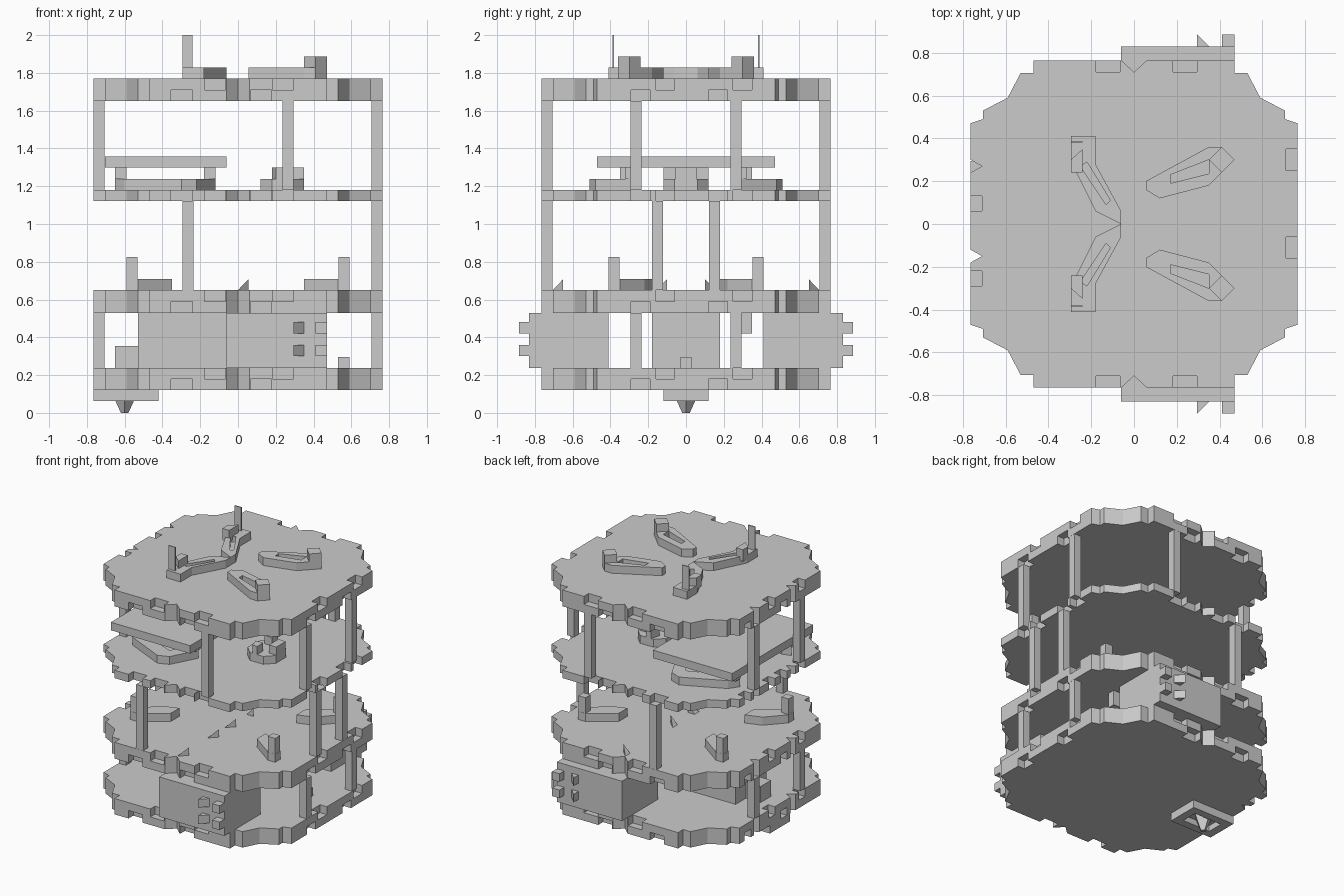
import bpy, bmesh
from mathutils import Vector

if "Cube" in bpy.data.objects:
    bpy.data.objects.remove(bpy.data.objects["Cube"])


def link(name, bm):
    bmesh.ops.recalc_face_normals(bm, faces=bm.faces)
    me = bpy.data.meshes.new(name)
    bm.to_mesh(me)
    bm.free()
    ob = bpy.data.objects.new(name, me)
    bpy.context.collection.objects.link(ob)
    return ob


def add_prism(bm, pts, z0, z1):
    n = len(pts)
    lo = [bm.verts.new((x, y, z0)) for x, y in pts]
    hi = [bm.verts.new((x, y, z1)) for x, y in pts]
    bm.faces.new(lo[::-1])
    bm.faces.new(hi)
    for i in range(n):
        j = (i + 1) % n
        bm.faces.new((lo[i], lo[j], hi[j], hi[i]))


def rect(x0, x1, y0, y1):
    return [(x0, y0), (x1, y0), (x1, y1), (x0, y1)]


def prism(name, pts, z0, z1):
    bm = bmesh.new()
    add_prism(bm, pts, z0, z1)
    return link(name, bm)


def box(name, x0, x1, y0, y1, z0, z1):
    return prism(name, rect(x0, x1, y0, y1), z0, z1)


def flip(pts, s):
    return [(x, y * s) for x, y in pts]


def cut(ob, prisms):
    """Subtract (points, z0, z1) prisms from the object, one at a time."""
    for p in prisms:
        cutter = prism("cutter", *p)
        cutter.hide_render = True
        mod = ob.modifiers.new("cut", "BOOLEAN")
        mod.operation, mod.solver, mod.object = "DIFFERENCE", "EXACT", cutter
        dg = bpy.context.evaluated_depsgraph_get()
        me = bpy.data.meshes.new_from_object(ob.evaluated_get(dg))
        ob.modifiers.clear()
        if len(me.polygons) >= len(ob.data.polygons):
            ob.data = me
        bpy.data.objects.remove(cutter)


# Deck plates: stepped octagon with a V notch front and back and toothed edges
corner = [(.765, .47), (.705, .49), (.705, .53), (.59, .59), (.53, .705), (.47, .705), (.47, .765)]
half = corner + [(.06, .765), (0, .71), (-.06, .765)] + [(-x, y) for x, y in reversed(corner)]
outline = half + [(x, -y) for x, y in reversed(half)]


def deck(name, z0, z1, thin=False):
    ob = prism(name, outline, z0, z1)
    mid = (z0 + z1) / 2
    low, high = (z0 - .02, mid), (mid, z1 + .02)
    if thin:
        low = high = (z0 - .02, z1 + .02)
    cuts = []
    for s in (-1, 1):
        for x, zr in ((-.355, low), (.065, low), (-.178, high), (.182, high)):
            cuts.append((flip(rect(x, x + .113, .71, .8), s), *zr))
    for y, zr in ((.06, high), (-.29, high), (.34, low), (-.08, low)):
        cuts.append((rect(-.8, -.71, y, y + .07), *zr))
    for y, zr in ((.25, high), (-.16, high), (.12, low), (-.29, low)):
        cuts.append((rect(.71, .8, y, y + .1), *zr))
    for y in (.27, -.15):
        cuts.append(([(-.8, y - .05), (-.71, y), (-.8, y + .05)], z0 - .02, z1 + .02))
    cut(ob, cuts)


deck("base_deck", .12, .237)
deck("lower_deck", .53, .65)
deck("middle_deck", 1.122, 1.18, True)
deck("top_deck", 1.65, 1.77)

# Standoff posts between the decks, mirrored front to back
for z0, z1, spots in ((.237, .53, [(-.735, .265), (.735, .265)]),
                      (.65, 1.122, [(-.265, .735), (.735, .15)]),
                      (1.18, 1.65, [(-.735, .265), (.265, .735), (.735, .265)])):
    for x, y in spots:
        for s in (-1, 1):
            box("post", x - .029, x + .029, y * s - .029, y * s + .029, z0, z1)

# Drive wheel housings with hub tabs on the outside
for s in (-1, 1):
    prism("wheel_housing", flip(rect(-.06, .47, .41, .83), s), .237, .53)
    for z in (.30, .42):
        prism("hub_wedge", flip([(.295, .83), (.35, .83), (.295, .885)], s), z, z + .06)
        prism("hub_tab", flip(rect(.41, .47, .83, .885), s), z, z + .06)

# Battery box between the wheels
box("battery", -.53, -.06, -.18, .18, .237, .53)
box("battery_plug", -.65, -.53, -.06, .06, .237, .355)
box("cable_clip", .53, .59, -.03, .03, .237, .297)
box("hanging_clip", .41, .47, .295, .35, .42, .53)

# Caster: open frame with a tapered wheel below
frame = box("caster_frame", -.765, -.42, -.118, .118, .062, .12)
cut(frame, [(rect(-.705, -.48, -.06, .06), .0, .105)])
bm = bmesh.new()
bmesh.ops.create_cone(bm, cap_ends=True, segments=4, radius1=.02, radius2=.07, depth=.11)
bmesh.ops.translate(bm, vec=(-.6, 0, .055), verts=bm.verts)
link("caster_wheel", bm)

# Lower deck: four corner arms with upright pegs
arm = [(.35, .18), (.47, .22), (.59, .35), (.59, .41), (.53, .41), (.35, .28)]
for sx in (-1, 1):
    for s in (-1, 1):
        prism("corner_arm", [(x * sx, y * s) for x, y in arm], .65, .71)
        box("corner_peg", sx * .56 - .029, sx * .56 + .029, s * .38 - .029, s * .38 + .029, .70, .825)


# Small upright fins on the deck
def fin(x, y, z, d):
    bm = bmesh.new()
    for p in ((0, 0, 0), (.055, 0, 0), (0, .055 * d, 0), (.055, 0, .058)):
        bm.verts.new(Vector((x, y, z)) + Vector(p))
    bmesh.ops.convex_hull(bm, input=bm.verts)
    link("deck_fin", bm)


for s in (-1, 1):
    for x, y in ((0, .3), (0, .65), (0, .1)):
        fin(x, y * s, .65, s)

# Middle deck: tray on two bent brackets
box("tray", -.705, -.06, -.47, .47, 1.298, 1.357)
bracket = [(-.65, .30), (-.60, .37), (-.30, .51), (-.22, .48), (-.12, .29),
           (-.17, .24), (-.28, .40), (-.58, .28)]
for s in (-1, 1):
    prism("tray_bracket", flip(bracket, s), 1.18, 1.238)
    prism("bracket_peg", flip(rect(-.65, -.59, .295, .35), s), 1.238, 1.298)
    prism("bracket_peg", flip(rect(-.18, -.12, .265, .32), s), 1.238, 1.298)

# Middle deck: small round sensor with a gapped crown
ring = [(.12, -.06), (.18, -.12), (.29, -.12), (.35, -.06),
        (.35, .06), (.29, .12), (.18, .12), (.12, .06)]
prism("sensor_base", ring, 1.18, 1.238)
for s in (-1, 1):
    prism("sensor_crown", flip([(.18, .05), (.24, .05), (.24, .12), (.20, .12)], s), 1.238, 1.298)
    prism("sensor_crown", flip(rect(.29, .35, .0, .055), s), 1.238, 1.298)

# Top deck: slotted arms, two with end blocks and two with thin upright tabs
front_arm = [(.055, .16), (.12, .12), (.35, .18), (.47, .30), (.41, .36), (.35, .36), (.055, .20)]
rear_arm = [(-.06, 0), (-.06, .06), (-.18, .28), (-.18, .41), (-.295, .41), (-.295, .29), (-.18, .06)]
for s in (-1, 1):
    a = prism("slotted_arm", flip(front_arm, s), 1.77, 1.828)
    cut(a, [(flip([(.17, .19), (.35, .235), (.35, .30), (.17, .23)], s), 1.785, 1.9)])
    prism("arm_end_block", flip([(.35, .30), (.41, .24), (.47, .30), (.41, .36)], s), 1.82, 1.886)
    b = prism("rear_arm", flip(rear_arm, s), 1.77, 1.828)
    cut(b, [(flip([(-.13, .09), (-.11, .11), (-.22, .29), (-.25, .27)], s), 1.785, 1.9)])
    prism("rear_arm_block", flip([(-.295, .24), (-.24, .24), (-.24, .35), (-.295, .30)], s), 1.80, 1.886)
    prism("upright_tab", flip(rect(-.295, -.24, .38, .388), s), 1.82, 2.0)
